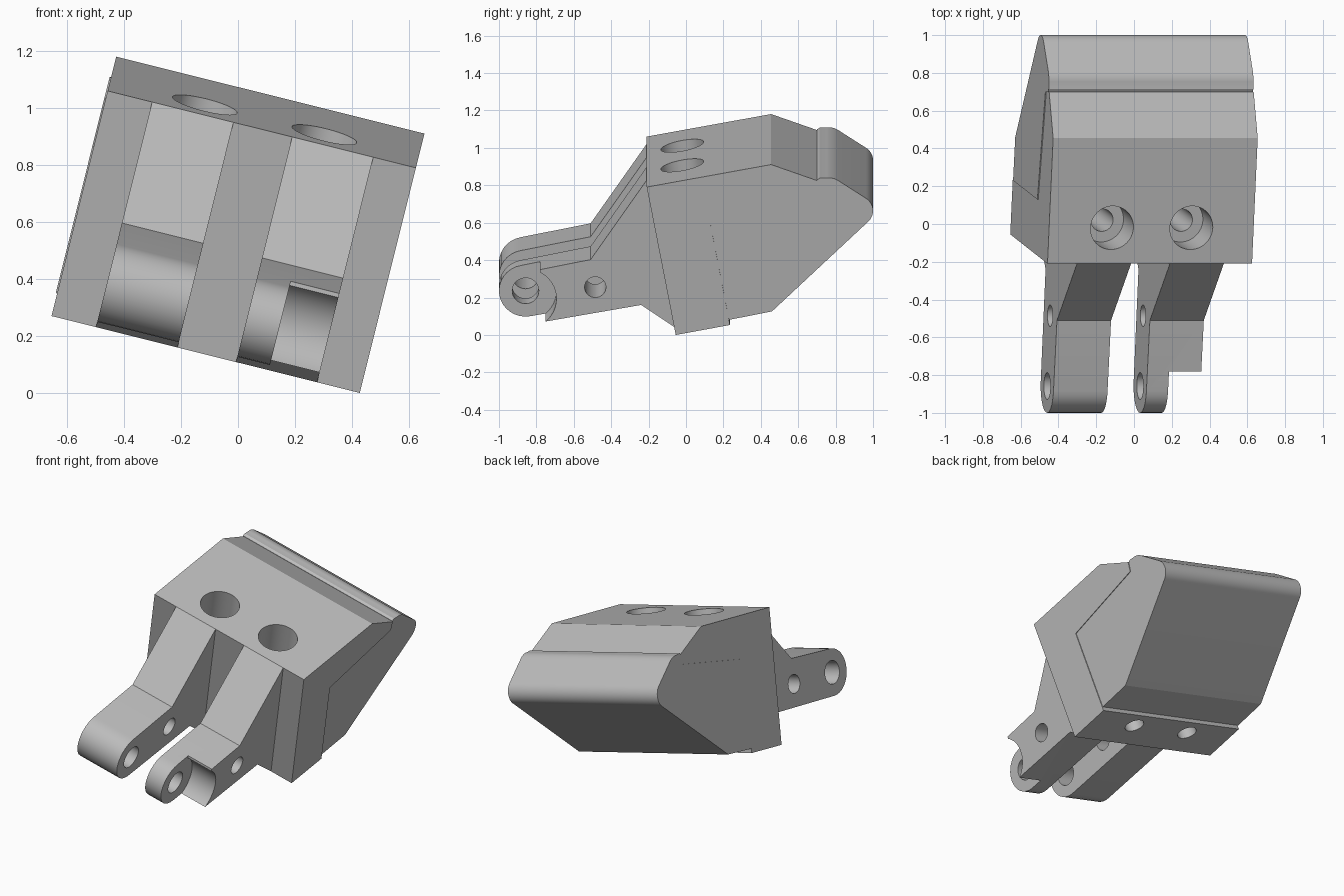
import bpy
import bmesh
from math import radians, cos, sin, atan2
from mathutils import Vector, Matrix

cube = bpy.data.objects.get("Cube")
if cube:
    bpy.data.objects.remove(cube, do_unlink=True)

steel = bpy.data.materials.new("plain grey")
steel.use_nodes = True
GREY = (0.5, 0.5, 0.5, 1)
steel.diffuse_color = GREY
steel.node_tree.nodes["Principled BSDF"].inputs["Base Color"].default_value = GREY

PIVOT = (-0.858, 0.268)   # (y, z) of the pin
TILT = radians(14)


def arc(centre, r, a0, a1, n=16):
    """Points on an arc in the side plane, angles in degrees."""
    return [(centre[0] + r * cos(radians(a0 + (a1 - a0) * i / n)),
             centre[1] + r * sin(radians(a0 + (a1 - a0) * i / n))) for i in range(n + 1)]


def new_object(name, bm):
    bmesh.ops.recalc_face_normals(bm, faces=bm.faces)
    mesh = bpy.data.meshes.new(name)
    bm.to_mesh(mesh)
    bm.free()
    mesh.materials.append(steel)
    obj = bpy.data.objects.new(name, mesh)
    bpy.context.collection.objects.link(obj)
    return obj


def extrude_profile(name, profile, x0, x1):
    """Extrude a side (y, z) profile across the width."""
    bm = bmesh.new()
    face = bm.faces.new([bm.verts.new((x0, y, z)) for y, z in profile])
    geom = bmesh.ops.extrude_face_region(bm, geom=[face])["geom"]
    moved = [v for v in geom if isinstance(v, bmesh.types.BMVert)]
    bmesh.ops.translate(bm, verts=moved, vec=(x1 - x0, 0, 0))
    return new_object(name, bm)


def rod(start, end, r):
    """Round cutter between two points."""
    a, b = Vector(start), Vector(end)
    turn = (b - a).to_track_quat('Z', 'Y').to_matrix().to_4x4()
    bm = bmesh.new()
    bmesh.ops.create_cone(bm, cap_ends=True, segments=48, radius1=r, radius2=r,
                          depth=(b - a).length,
                          matrix=Matrix.Translation((a + b) / 2) @ turn)
    cutter = new_object("cutter", bm)
    cutter.hide_render = True
    return cutter


def cut(obj, cutter):
    mod = obj.modifiers.new("cut", 'BOOLEAN')
    mod.operation = 'DIFFERENCE'
    mod.solver = 'EXACT'
    mod.object = cutter
    bpy.context.view_layer.objects.active = obj
    bpy.ops.object.modifier_apply(modifier=mod.name)
    bpy.data.objects.remove(cutter, do_unlink=True)


# Main block with a sloped top and a lip under the wedge
body = extrude_profile("main_block", [
    (-0.055, 0.107), (0.235, 0.162), (0.13, 0.72), (0.70, 0.896),
    (0.70, 0.958), (0.455, 1.046), (-0.21, 0.922)], -0.706, 0.41)

# Two counterbored bolt holes, square to the top
down = Vector((0, 0.182, -0.983))
for x in (-0.363, 0.07):
    top = Vector((x, -0.02, 0.957))
    cut(body, rod(top - down * 0.1, top + down * 0.22, 0.117))
    cut(body, rod(top + down * 0.1, top + down * 1.1, 0.06))

# Rear wedge with rounded nose and raised ridge
wedge = extrude_profile("rear_wedge",
    [(0.13, 0.72), (0.23, 0.189), (0.46, 0.236)]
    + arc((0.918, 0.79), 0.082, -46, 59)
    + arc((0.762, 0.877), 0.095, 59, 100, 8)
    + [(0.715, 0.97), (0.70, 0.96), (0.70, 0.896)], -0.711, 0.405)

# Two hinge fingers
finger_profile = ([(-0.21, 0.922), (-0.51, 0.484)]
                  + arc(PIVOT, 0.142, 100.5, 280)
                  + [(-0.24, 0.234), (-0.055, 0.107)])
fingers = [extrude_profile("right_finger", finger_profile, -0.545, -0.25),
           extrude_profile("left_finger", finger_profile, -0.038, 0.256)]

# Round relief on the outer part of the left finger
cut(fingers[1], extrude_profile("cutter",
    [(-1.1, 0.0)] + arc(PIVOT, 0.165, -90, 62, 24) + [(-0.78, 0.6), (-1.1, 0.6)], 0.08, 0.4))

# Pin holes through both fingers
for finger in fingers:
    for (y, z), r in ((PIVOT, 0.071), ((-0.485, 0.332), 0.057)):
        cut(finger, rod((-0.8, y, z), (0.6, y, z), r))

# Smooth the round surfaces and tilt the whole assembly
for obj in [body, wedge] + fingers:
    bpy.ops.object.select_all(action='DESELECT')
    obj.select_set(True)
    bpy.context.view_layer.objects.active = obj
    bpy.ops.object.shade_smooth_by_angle(angle=radians(25))
    obj.rotation_euler.y = TILT
    obj.location = (0.004, 0, -0.005)
